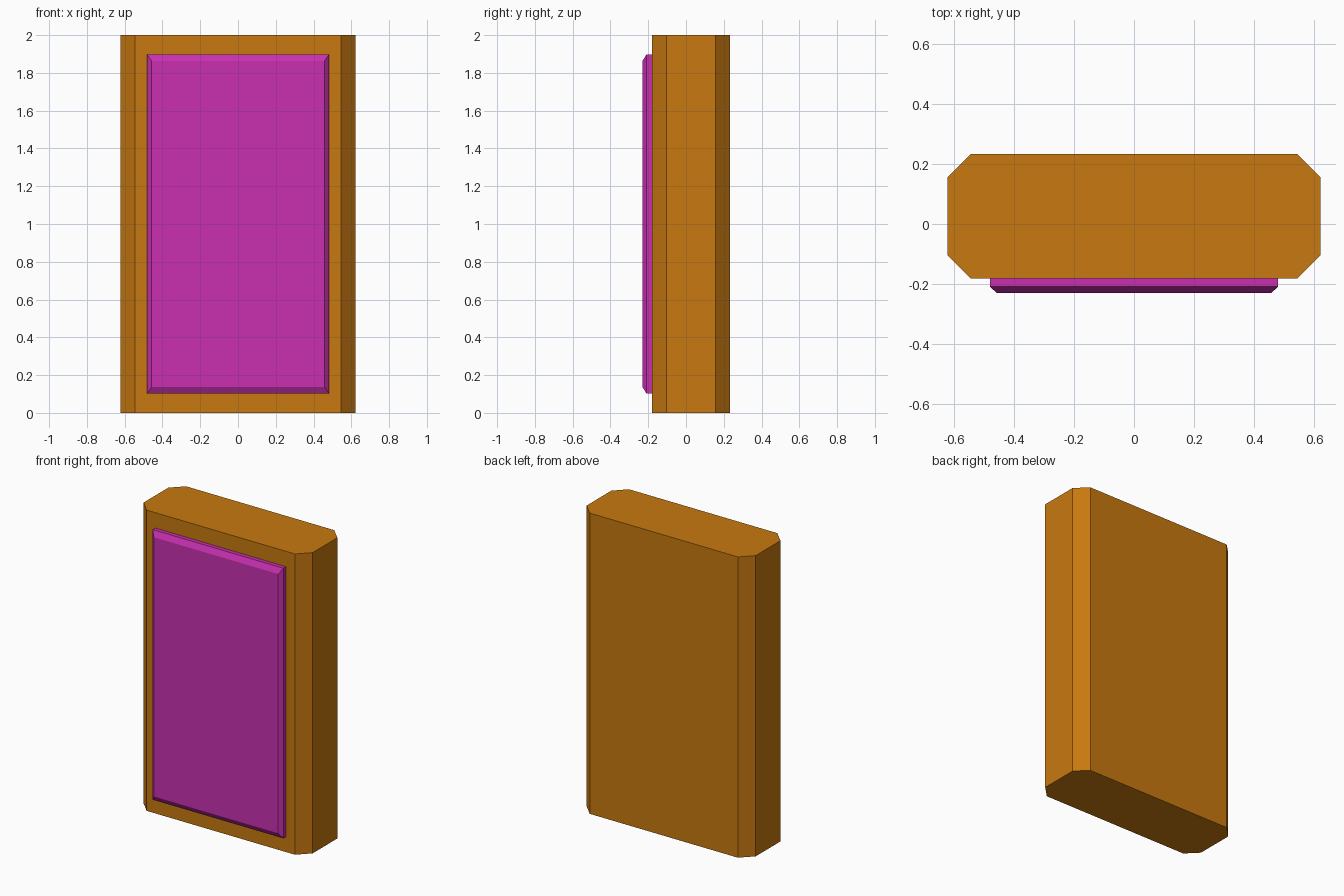
import bpy, bmesh

if "Cube" in bpy.data.objects:
    bpy.data.objects.remove(bpy.data.objects["Cube"])


def material(name, color):
    mat = bpy.data.materials.new(name)
    mat.diffuse_color = (*color, 1)
    mat.use_nodes = True
    mat.node_tree.nodes["Principled BSDF"].inputs["Base Color"].default_value = mat.diffuse_color
    return mat


def loft(name, rings, mat):
    """Join matching rings of points with quads and cap both ends."""
    bm = bmesh.new()
    loops = [[bm.verts.new(p) for p in ring] for ring in rings]
    n = len(loops[0])
    for a, b in zip(loops, loops[1:]):
        for i in range(n):
            j = (i + 1) % n
            bm.faces.new((a[i], a[j], b[j], b[i]))
    bm.faces.new(loops[0][::-1])
    bm.faces.new(loops[-1])
    bmesh.ops.recalc_face_normals(bm, faces=bm.faces[:])
    mesh = bpy.data.meshes.new(name)
    bm.to_mesh(mesh)
    bm.free()
    mesh.materials.append(mat)
    obj = bpy.data.objects.new(name, mesh)
    bpy.context.collection.objects.link(obj)
    return obj


orange = material("orange", (0.58, 0.19, 0.005))
magenta = material("magenta", (0.58, 0.03, 0.43))

# Slab with chamfered vertical edges
W, FRONT, BACK, C, H = 0.622, -0.181, 0.233, 0.077, 2.0
half = [(W - C, FRONT), (W, FRONT + C), (W, BACK - C), (W - C, BACK)]
outline = half + [(-x, y) for x, y in reversed(half)]
loft("slab_body", [[(x, y, z) for x, y in outline] for z in (0, H)], orange)


# Raised front panel with a bevelled rim
def panel_ring(y, hx, hz):
    return [(sx * hx, y, H / 2 + sz * hz)
            for sx, sz in ((-1, -1), (1, -1), (1, 1), (-1, 1))]


loft("front_panel", [panel_ring(FRONT, 0.481, 0.898),
                     panel_ring(-0.209, 0.481, 0.898),
                     panel_ring(-0.231, 0.457, 0.862)], magenta)
